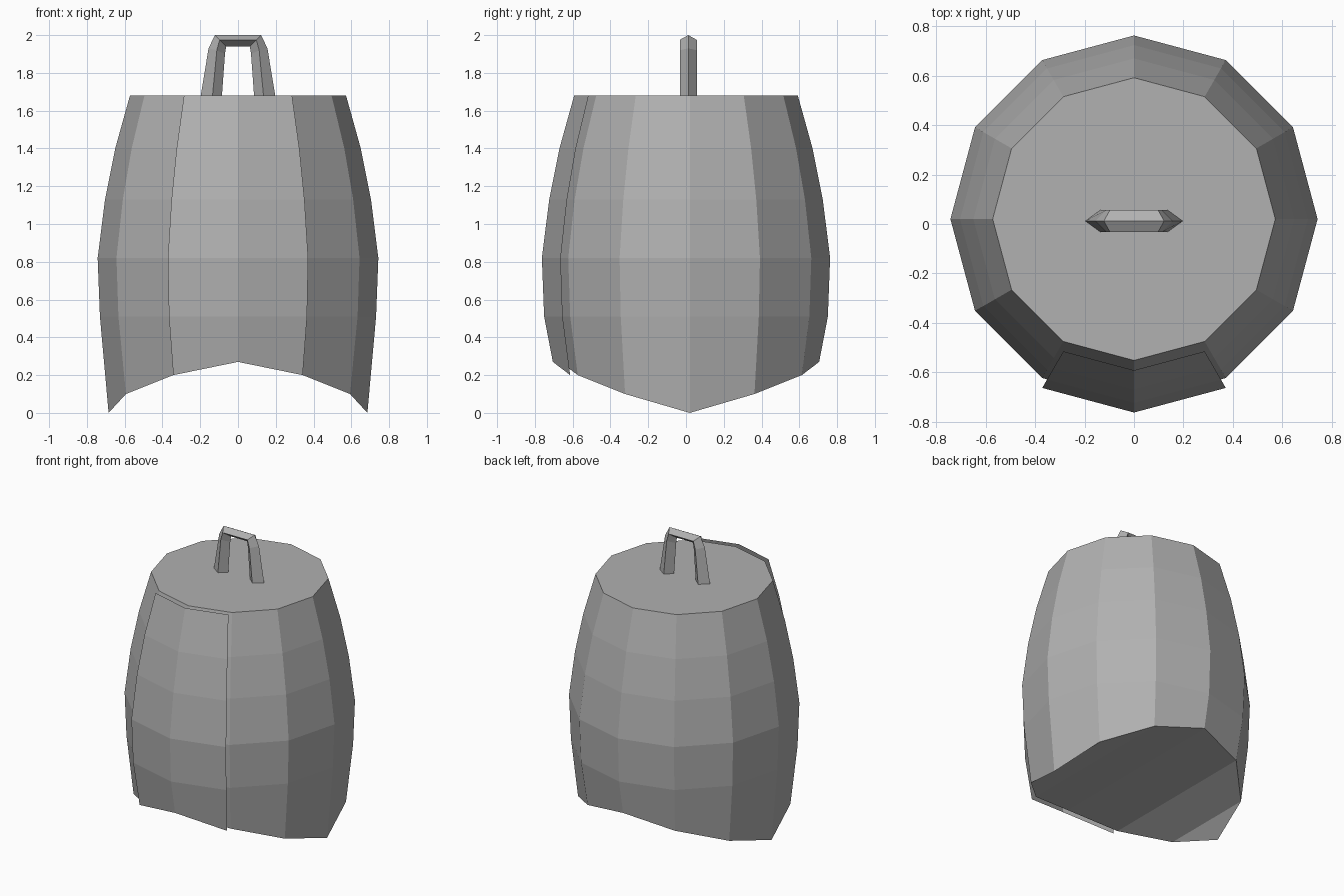
import bpy, bmesh, math

if "Cube" in bpy.data.objects:
    bpy.data.objects.remove(bpy.data.objects["Cube"])

SIDES, CY = 12, 0.02
RINGS = [(0.572, 1.68), (0.65, 1.40), (0.704, 1.13), (0.743, 0.82), (0.731, 0.51)]
BOTTOM_R = 0.685
BOTTOM_Z = [0.27, 0.20, 0.10, 0.0]   # arched hem, front/back centre to the sides

# Dark grey surface
GREY = bpy.data.materials.new("dark_grey")
GREY.diffuse_color = (0.44, 0.44, 0.44, 1.0)
GREY.use_nodes = True
GREY.node_tree.nodes["Principled BSDF"].inputs["Base Color"].default_value = GREY.diffuse_color


def make_object(name, bm, recalc=True):
    if recalc:
        bmesh.ops.recalc_face_normals(bm, faces=bm.faces)
    mesh = bpy.data.meshes.new(name)
    bm.to_mesh(mesh)
    bm.free()
    mesh.materials.append(GREY)
    obj = bpy.data.objects.new(name, mesh)
    bpy.context.collection.objects.link(obj)
    return obj


def hem_z(i):
    k = i % 6
    return BOTTOM_Z[min(k, 6 - k)]


def column(bm, i, dy=0.0):
    """One vertical row of barrel vertices; index 0 is the front centre."""
    a = i * 2 * math.pi / SIDES
    pts = RINGS + [(BOTTOM_R, hem_z(i))]
    return [bm.verts.new((r * math.sin(a), CY + dy - r * math.cos(a), z)) for r, z in pts]


def skin(bm, a, b):
    for j in range(len(a) - 1):
        bm.faces.new((a[j], a[j + 1], b[j + 1], b[j]))


# Barrel-shaped body with flat lid and vaulted underside
bm = bmesh.new()
cols = [column(bm, i) for i in range(SIDES)]
for i in range(SIDES):
    skin(bm, cols[i], cols[(i + 1) % SIDES])
bm.faces.new([c[0] for c in cols])
low = [c[-1] for c in cols]
for s in (1, -1):
    for k in range(3):
        ids = (s * k, s * (k + 1), 6 * s - s * (k + 1), 6 * s - s * k)
        quad = [low[n % SIDES] for n in ids]
        bm.faces.new(list(dict.fromkeys(quad)))
make_object("body", bm)

# Thin front panel, an open shell standing just off the body
bm = bmesh.new()
panel = [column(bm, i, -0.04) for i in (-1, 0, 1)]
skin(bm, panel[0], panel[1])
skin(bm, panel[1], panel[2])
make_object("front_panel", bm, recalc=False)

# Handle: diamond section swept over an arch (outer, middle, inner as x, z)
HALF = [((0.197, 1.68), (0.135, 1.68), (0.085, 1.68)),
        ((0.156, 1.93), (0.112, 1.92), (0.069, 1.90)),
        ((0.122, 2.00), (0.097, 1.975), (0.063, 1.94))]
bm = bmesh.new()
stations = [(1, s) for s in HALF] + [(-1, s) for s in reversed(HALF)]
loops = []
for sx, (o, m, n) in stations:
    pts = [(o, 0.0), (m, -0.045), (n, 0.0), (m, 0.045)]
    loops.append([bm.verts.new((sx * p[0], 0.012 + y, p[1])) for p, y in pts])
for a, b in zip(loops, loops[1:]):
    for j in range(4):
        bm.faces.new((a[j], a[(j + 1) % 4], b[(j + 1) % 4], b[j]))
bm.faces.new(loops[0])
bm.faces.new(loops[-1])
make_object("handle", bm)
